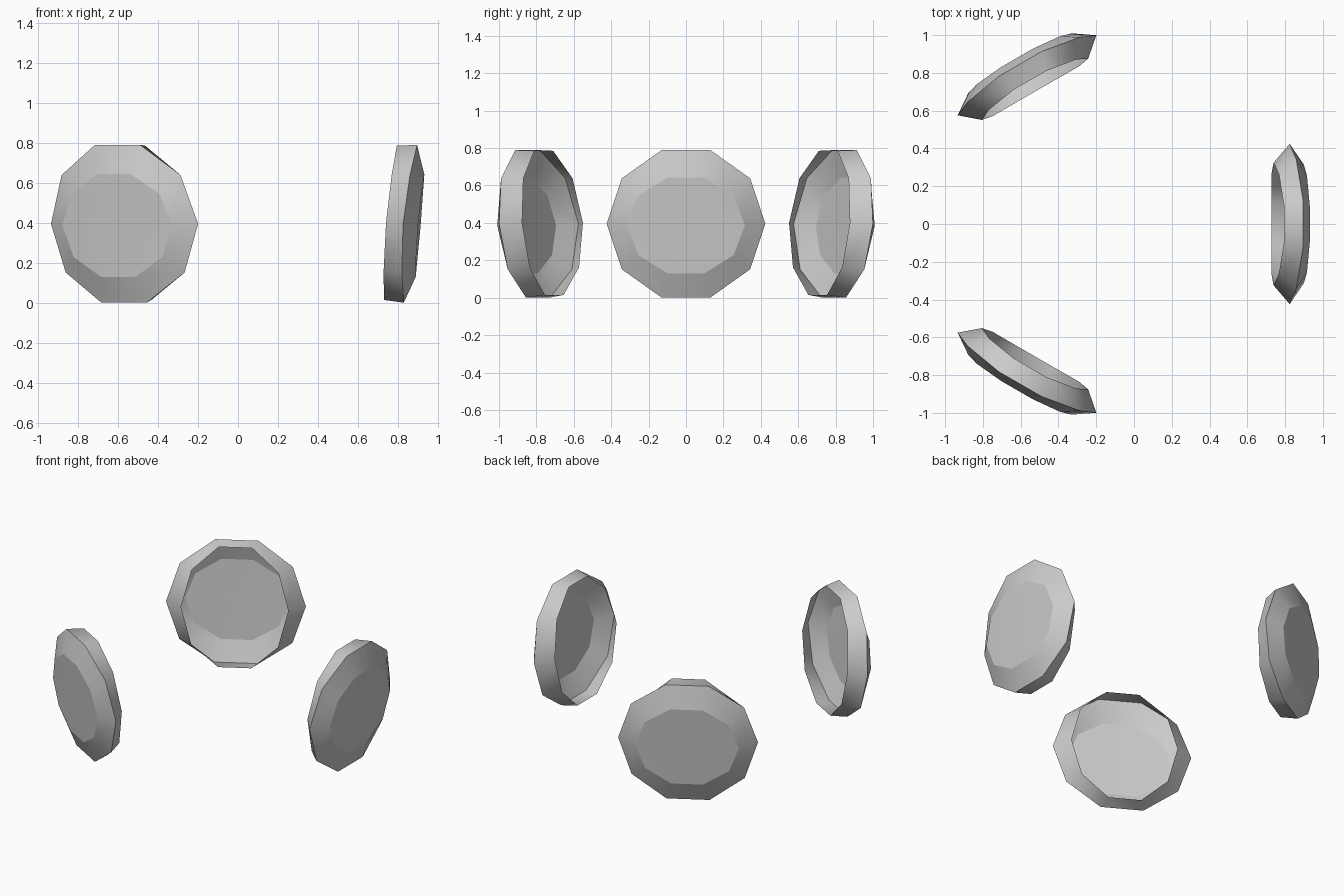
import bpy, bmesh, math
from mathutils import Matrix

cube = bpy.data.objects.get("Cube")
if cube:
    bpy.data.objects.remove(cube, do_unlink=True)

SIDES = 10
TILT = 0.084

grey = bpy.data.materials.new("light_grey")
grey.use_nodes = True
colour = (0.6, 0.6, 0.6, 1)
grey.diffuse_color = colour
grey.node_tree.nodes["Principled BSDF"].inputs["Base Color"].default_value = colour


def ring(bm, depth, half_width, half_height, z, bend):
    """Ten-sided ring, leaning outward at the top and bent inward at its sides."""
    verts = []
    for i in range(SIDES):
        a = math.tau * i / SIDES
        y, h = half_width * math.cos(a), half_height * math.sin(a)
        verts.append(bm.verts.new((depth + TILT * h - bend * (y / 0.42) ** 2, y, z + h)))
    return verts


def dish(name, x, y, angle):
    """Open shallow shell whose hollow side faces the middle."""
    bm = bmesh.new()
    base = ring(bm, 0.085, 0.315, 0.27, 0.386, 0.02)
    belly = ring(bm, 0.04, 0.424, 0.414, 0.395, 0.04)
    rim = ring(bm, -0.062, 0.325, 0.405, 0.4, 0.04)
    centre = bm.verts.new((0.087, 0, 0.386))
    for i in range(SIDES):
        j = (i + 1) % SIDES
        bm.faces.new((centre, base[i], base[j]))
        for inner, outer in ((base, belly), (belly, rim)):
            bm.faces.new((inner[i], outer[i], outer[j], inner[j]))
    for f in bm.faces:
        f.smooth = True
    # crisp creases around the base and the widest ring
    for loop in (base, belly):
        for i in range(SIDES):
            bm.edges.get((loop[i], loop[(i + 1) % SIDES])).smooth = False
    bm.transform(Matrix.Translation((x, y, 0)) @ Matrix.Rotation(math.radians(angle), 4, 'Z'))
    mesh = bpy.data.meshes.new(name)
    bm.to_mesh(mesh)
    bm.free()
    mesh.materials.append(grey)
    bpy.context.collection.objects.link(bpy.data.objects.new(name, mesh))


# Three dishes around the middle
dish("left_dish", 0.825, 0, 0)
dish("back_right_dish", -0.567, 0.788, 120)
dish("front_right_dish", -0.567, -0.788, -120)
